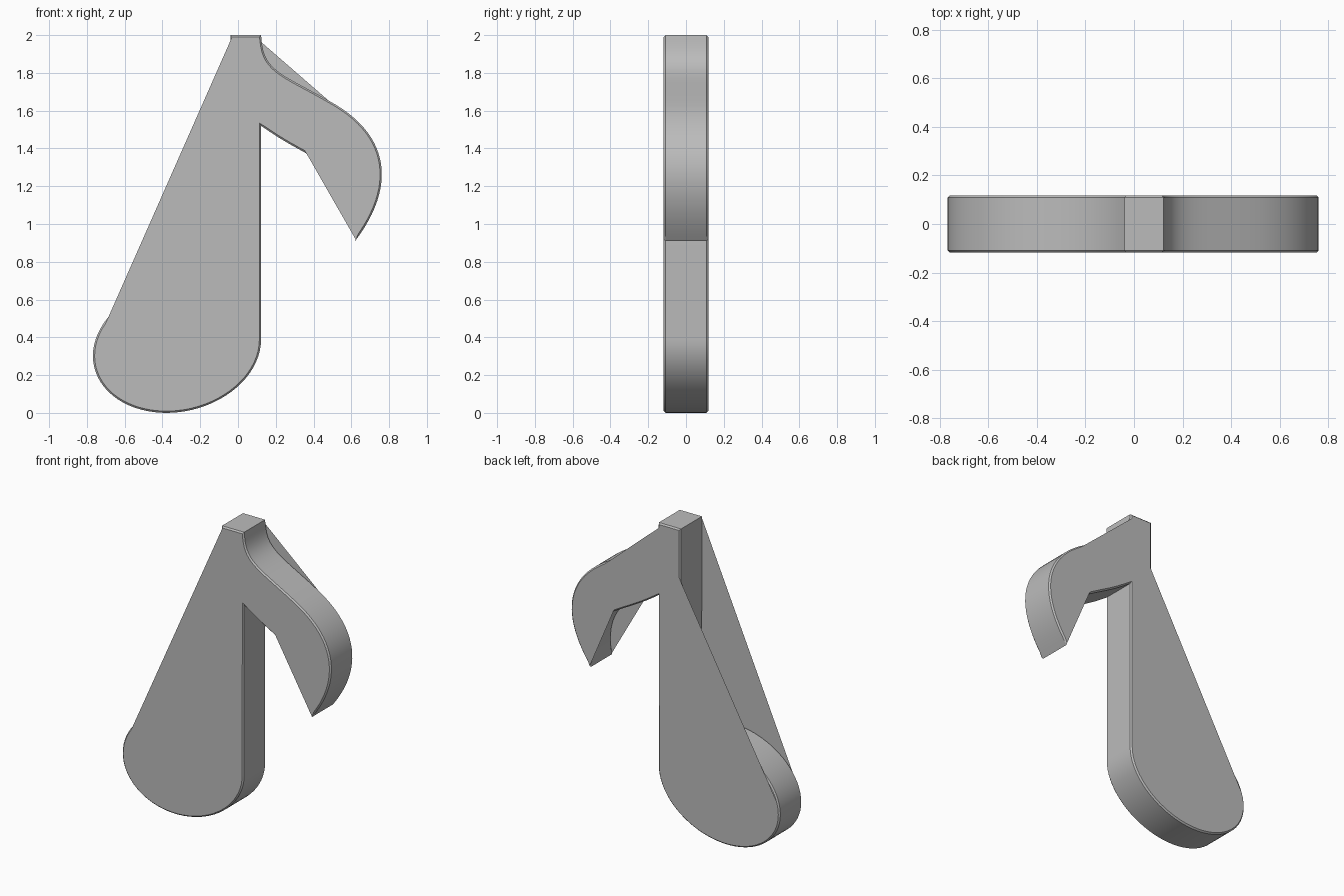
import bpy, bmesh, math
from mathutils import Vector
from mathutils.geometry import interpolate_bezier

if "Cube" in bpy.data.objects:
    bpy.data.objects.remove(bpy.data.objects["Cube"], do_unlink=True)

HALF_DEPTH = 0.118
BEVEL = 0.009


def curve(a, b, c, d, n):
    return [v.xy for v in interpolate_bezier(*(Vector(p) for p in (a, b, c, d)), n)]


def head_point(degrees):
    t = math.radians(degrees)
    return Vector((-0.323 + 0.445 * math.cos(t),
                   0.345 + 0.043 * math.cos(t) + 0.342 * math.sin(t)))


# Outline, counter-clockwise: each entry is (point, on front cap, on back cap)
outline = [(Vector((-0.04, 2)), True, True), (Vector((-0.04, 1.68)), False, True)]
for deg in range(50, 361, 5):
    outline.append((head_point(deg), deg >= 150, deg >= 165))

# Flag underside down to the tip
for p in curve((0.122, 1.52), (0.25, 1.43), (0.3, 1.41), (0.44, 1.33), 9):
    outline.append((p, p.x < 0.36, True))
for p in curve((0.44, 1.33), (0.58, 1.25), (0.66, 1.12), (0.62, 0.91), 13)[1:-1]:
    outline.append((p, False, False))

# Flag outer edge back up to the stem
for p in curve((0.62, 0.91), (0.84, 1.2), (0.8, 1.46), (0.52, 1.63), 25):
    outline.append((p, True, True))
for p in curve((0.52, 1.63), (0.25, 1.79), (0.14, 1.8), (0.125, 1.97), 17)[1:]:
    outline.append((p, True, p.y > 1.96))
outline.append((Vector((0.122, 2)), True, True))


def inset(i):
    """Outline point moved inwards by the bevel width."""
    before, here, after = (outline[(i + k) % len(outline)][0] for k in (-1, 0, 1))
    d1, d2 = (here - before).normalized(), (after - here).normalized()
    n1, n2 = Vector((-d1.y, d1.x)), Vector((-d2.y, d2.x))
    return here + (n1 + n2) * (BEVEL / max(0.5, 1 + n1.dot(n2)))


bm = bmesh.new()
rings = []
for y, is_cap in ((-HALF_DEPTH, True), (BEVEL - HALF_DEPTH, False),
                  (HALF_DEPTH - BEVEL, False), (HALF_DEPTH, True)):
    ring = []
    for i, entry in enumerate(outline):
        p = inset(i) if is_cap else entry[0]
        ring.append(bm.verts.new((p.x, y, p.y)))
    rings.append(ring)

# Side walls and bevelled rims
count = len(outline)
for a, b in zip(rings, rings[1:]):
    for i in range(count):
        j = (i + 1) % count
        bm.faces.new((a[i], b[i], b[j], a[j]))

# Flat front and back caps, bridging the hollows
bm.faces.new([v for v, e in zip(rings[0], outline) if e[1]])
bm.faces.new([v for v, e in zip(rings[3], outline) if e[2]][::-1])

mesh = bpy.data.meshes.new("music_note")
bm.to_mesh(mesh)
bm.free()
note = bpy.data.objects.new("music_note", mesh)
bpy.context.collection.objects.link(note)

# Plain grey
grey = bpy.data.materials.new("plain_grey")
grey.use_nodes = True
colour = (0.5, 0.5, 0.5, 1)
grey.diffuse_color = colour
grey.node_tree.nodes["Principled BSDF"].inputs["Base Color"].default_value = colour
mesh.materials.append(grey)

bpy.ops.object.select_all(action='DESELECT')
note.select_set(True)
bpy.context.view_layer.objects.active = note
bpy.ops.object.shade_smooth_by_angle(angle=math.radians(30))
